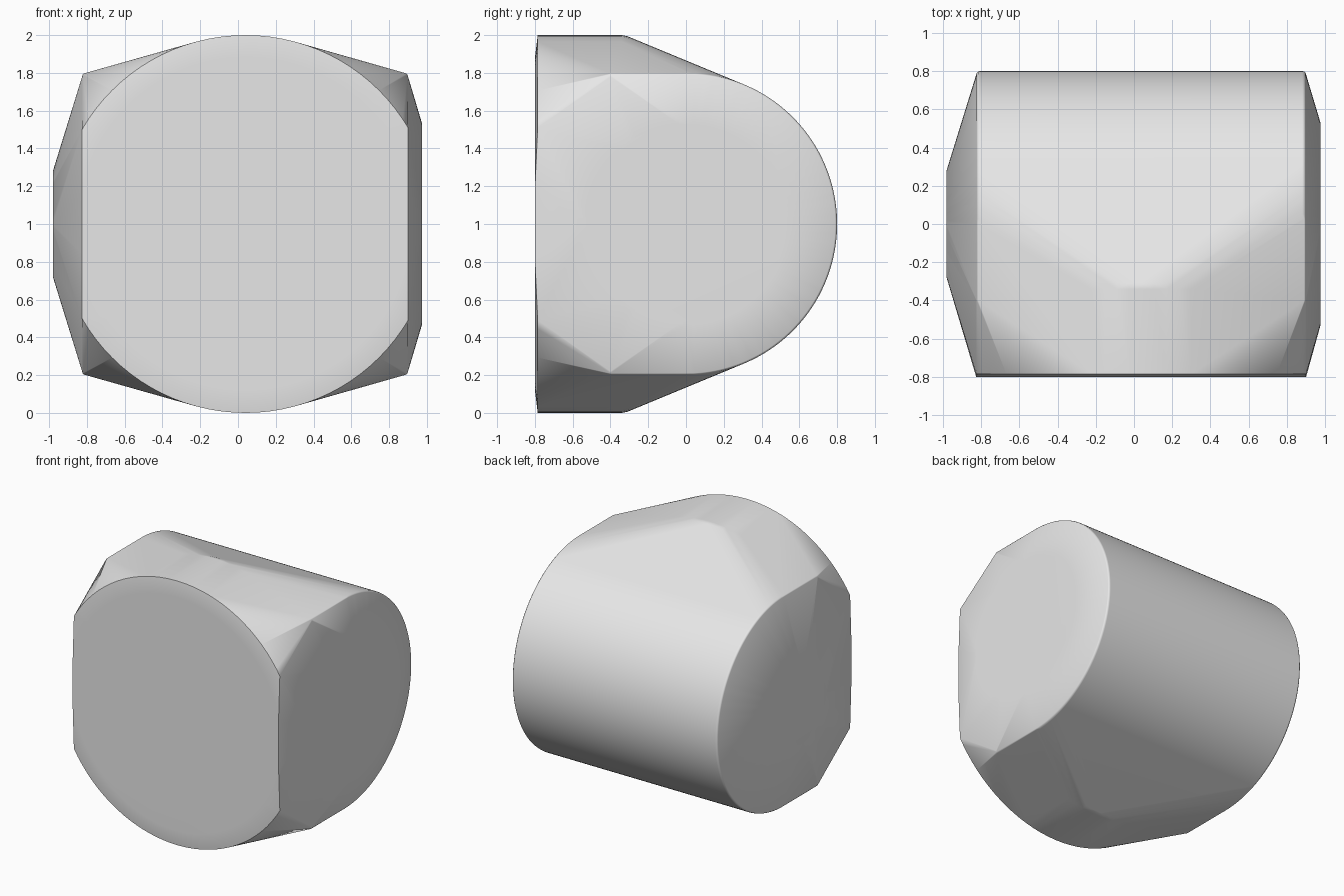
import bpy
import bmesh
from math import radians, sin, cos

cube = bpy.data.objects.get("Cube")
if cube:
    bpy.data.objects.remove(cube, do_unlink=True)

LEFT, RIGHT = -0.825, 0.9      # planes of the two side rims
MID_X, MID_Z = 0.04, 1.0
SEGMENTS = 96

bm = bmesh.new()


def angles(start, end, count):
    return [radians(start + (end - start) * i / count) for i in range(count + 1)]


def front_ring(y, radius):
    """Upright circle facing the front, trimmed by the side planes."""
    for a in angles(0, 360, SEGMENTS)[:-1]:
        x = MID_X + radius * cos(a)
        if LEFT < x < RIGHT:
            bm.verts.new((x, y, MID_Z + radius * sin(a)))
    for x in (LEFT, RIGHT):
        half = max(0, radius ** 2 - (x - MID_X) ** 2) ** 0.5
        for side in (-1, 1):
            if half:
                bm.verts.new((x, y, MID_Z + side * half))


def side_ring(x, radius, start, end):
    """Arc facing sideways around the long axis."""
    for a in angles(start, end, SEGMENTS):
        bm.verts.new((x, radius * cos(a), MID_Z + radius * sin(a)))


# Front disc with a slightly domed face and a round rear shoulder
for y, radius in ((-0.8, 0.88), (-0.785, 1), (-0.34, 1), (-0.31, 0.994)):
    front_ring(y, radius)

# Rounded rear barrel with softened side rims
for x, inward in ((LEFT, 1), (RIGHT, -1)):
    for a in angles(0, 90, 3):
        radius = 0.78 + 0.02 * sin(a)
        rim_x = x + inward * 0.02 * (1 - cos(a))
        side_ring(rim_x, radius, -90, 90)
        for side in (-1, 1):
            bm.verts.new((rim_x, -0.4, MID_Z + side * radius))

# Shallow tapered side caps
side_ring(-0.98, 0.28, 0, 360)
side_ring(0.975, 0.53, 0, 360)

# Wrap the sections in one tight skin
bmesh.ops.remove_doubles(bm, verts=bm.verts[:], dist=0.0005)
hull = bmesh.ops.convex_hull(bm, input=bm.verts[:], use_existing_faces=False)
spare = {v for v in hull["geom_interior"] + hull["geom_unused"]
         if isinstance(v, bmesh.types.BMVert)}
bmesh.ops.delete(bm, geom=list(spare), context="VERTS")
bmesh.ops.dissolve_limit(bm, angle_limit=radians(0.3),
                         verts=bm.verts[:], edges=bm.edges[:])
bmesh.ops.recalc_face_normals(bm, faces=bm.faces[:])

mesh = bpy.data.meshes.new("rounded_body")
bm.to_mesh(mesh)
bm.free()
body = bpy.data.objects.new("rounded_body", mesh)
bpy.context.collection.objects.link(body)

# Plain grey finish
grey = bpy.data.materials.new("plain_grey")
grey.use_nodes = True
colour = (0.8, 0.8, 0.8, 1)
grey.diffuse_color = colour
grey.node_tree.nodes["Principled BSDF"].inputs["Base Color"].default_value = colour
mesh.materials.append(grey)

# Smooth shading that keeps the front edge crisp
bpy.ops.object.select_all(action="DESELECT")
body.select_set(True)
bpy.context.view_layer.objects.active = body
bpy.ops.object.shade_smooth_by_angle(angle=radians(32))
weighted = body.modifiers.new("weighted_normals", "WEIGHTED_NORMAL")
weighted.keep_sharp = True
